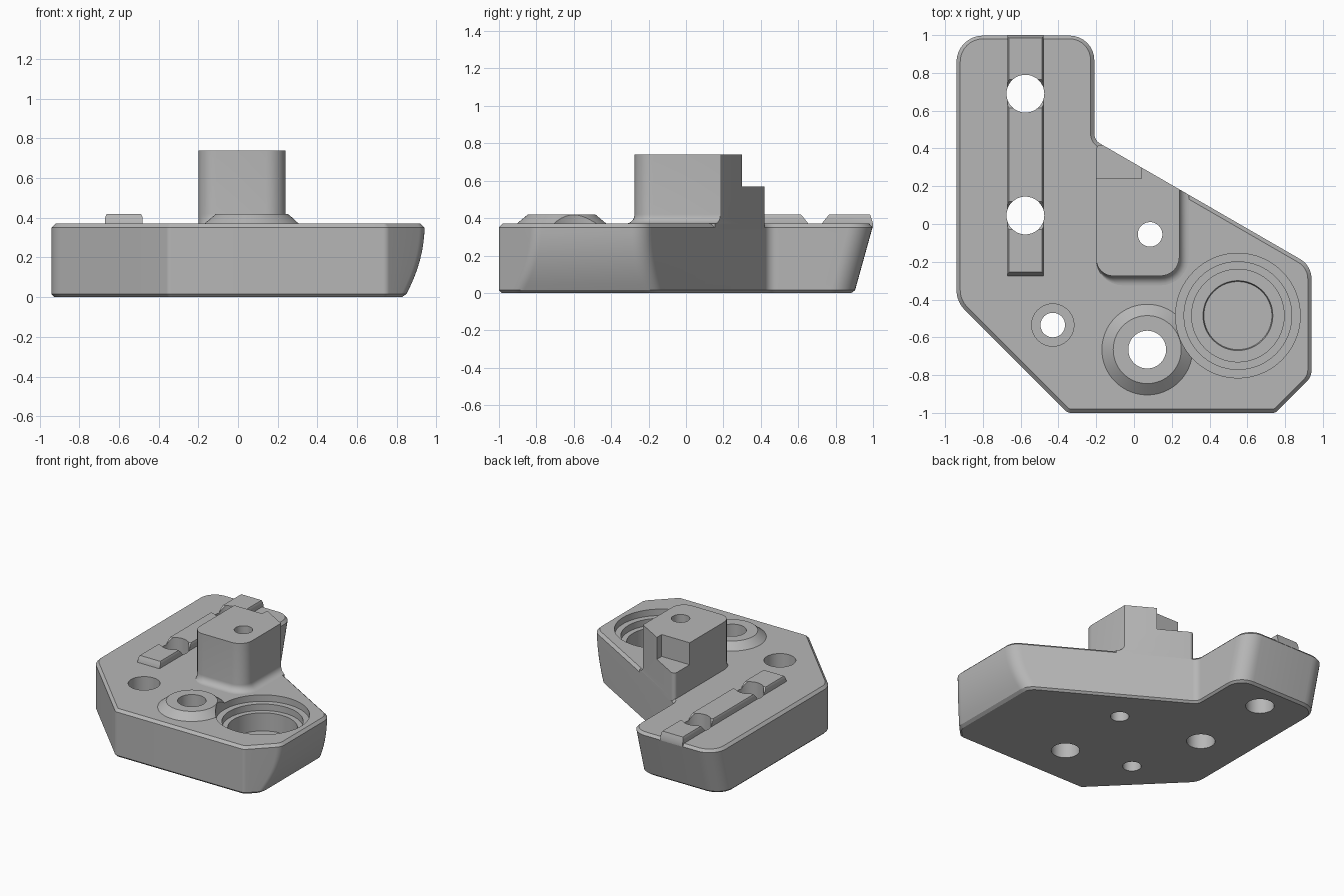
import bpy, bmesh, math
from mathutils import Vector

cube = bpy.data.objects.get("Cube")
if cube:
    bpy.data.objects.remove(cube, do_unlink=True)

grey = bpy.data.materials.new("plain_grey")
grey.use_nodes = True
grey.diffuse_color = (0.47, 0.47, 0.47, 1)
grey.node_tree.nodes["Principled BSDF"].inputs["Base Color"].default_value = (0.47, 0.47, 0.47, 1)


def skin(name, rings):
    """Closed solid through a stack of equal-length rings."""
    bm = bmesh.new()
    loops = [[bm.verts.new(p) for p in ring] for ring in rings]
    n = len(loops[0])
    for low, high in zip(loops, loops[1:]):
        for i in range(n):
            j = (i + 1) % n
            bm.faces.new((low[i], low[j], high[j], high[i]))
    bm.faces.new(loops[0][::-1])
    bm.faces.new(loops[-1])
    mesh = bpy.data.meshes.new(name)
    bm.to_mesh(mesh)
    bm.free()
    mesh.materials.append(grey)
    obj = bpy.data.objects.new(name, mesh)
    bpy.context.collection.objects.link(obj)
    return obj


def outline(z, sides, steps=8):
    """Rounded polygon from sides (normal angle, distance, radius of the next corner)."""
    ring = []
    for i, (a1, d1, r) in enumerate(sides):
        a2, d2, _ = sides[(i + 1) % len(sides)]
        turn = (a2 - a1 + 180) % 360 - 180
        s = 1 if turn > 0 else -1
        n1, n2 = (Vector((math.cos(math.radians(a)), math.sin(math.radians(a)))) for a in (a1, a2))
        det = n1.x * n2.y - n1.y * n2.x
        corner = Vector((d1 * n2.y - d2 * n1.y, n1.x * d2 - n2.x * d1)) / det
        centre = corner - s * r * (n1 + n2) / (1 + n1.dot(n2))
        for k in range(steps + 1):
            a = math.radians(a1 + turn * k / steps)
            ring.append((centre.x + s * r * math.cos(a), centre.y + s * r * math.sin(a), z))
    return ring


def lathe(name, x, y, profile, steps=64):
    """Round solid from (radius, height) pairs, bottom to top."""
    turns = [math.tau * k / steps for k in range(steps)]
    return skin(name, [[(x + r * math.cos(a), y + r * math.sin(a), z) for a in turns]
                       for r, z in profile])


def box(name, x0, x1, y0, y1, z0, z1):
    return skin(name, [[(x0, y0, z), (x1, y0, z), (x1, y1, z), (x0, y1, z)] for z in (z0, z1)])


def cut(obj, cutters):
    bpy.context.view_layer.objects.active = obj
    for c in cutters:
        mod = obj.modifiers.new("cut", "BOOLEAN")
        mod.operation = "DIFFERENCE"
        mod.solver = "EXACT"
        mod.object = c
        bpy.ops.object.modifier_apply(modifier=mod.name)


TOP = 0.37
SLANT = 0.279


# Base plate: sloping back end, curved left end, small bevels top and bottom
def plate_ring(z, inset):
    t = max(0, 1 - z / 0.36)
    sides = [(90, 1 - 0.1 * t, 0.14), (180, 0.94, 0.15), (225, 0.955, 0.04), (270, 1, 0.04),
             (315, 1.237, 0.09), (0, 0.94 - 0.1 * t * t, 0.12), (60, SLANT, -0.06), (0, -0.21, 0.13)]
    return outline(z, [(a, d - inset, abs(r - inset)) for a, d, r in sides])


levels = [(0, 0.015)] + [(0.015 + 0.335 * k / 10, 0) for k in range(11)] + [(TOP, 0.02)]
plate = skin("base_plate", [plate_ring(z, inset) for z, inset in levels])


# Tower: flush with the slanted wall, filleted at the foot on the front and left
def tower_ring(z, f):
    return outline(z, [(180, 0.2, 0.09 + f), (270, 0.275 + f, 0.1 + f),
                       (0, 0.24 + f, 0.004), (60, SLANT, 0.025)])


foot = [(TOP + 0.05 * (1 - math.cos(a)), 0.05 * (1 - math.sin(a)))
        for a in (math.pi / 2 * k / 8 for k in range(9))]
tower = skin("tower", [tower_ring(z, f) for z, f in [(0.34, 0.05)] + foot + [(0.74, 0)]])

# Raised conical boss
boss = lathe("boss", 0.07, -0.665, [(0.24, 0.34), (0.24, TOP), (0.18, 0.42)])


# Rail in three pieces, with ramps beside the bolt holes
def rail_piece(y0, y1, ramp0, ramp1):
    rings = []
    for z, side, t in ((0.35, 0, 0), (TOP, 0, 0), (0.4, 0, 0.6), (0.418, 0.008, 1)):
        x0, x1 = -0.67 + side, -0.48 - side
        a, b = y0 + ramp0 * t, y1 - ramp1 * t
        rings.append([(x0, a, z), (x1, a, z), (x1, b, z), (x0, b, z)])
    return skin("rail_piece", rings)


rails = [rail_piece(-0.275, 0.01, 0.02, 0.04), rail_piece(0.08, 0.655, 0.04, 0.04),
         rail_piece(0.725, 1.0, 0.04, 0.015)]

# Cutters for the holes, stepped pocket and tower notch
bolt_holes = [lathe("bolt_cutter", -0.575, y, [(0.1, -0.1), (0.1, 0.6)]) for y in (0.045, 0.69)]
boss_hole = lathe("boss_cutter", 0.07, -0.665, [(0.1, -0.1), (0.1, 0.6)])
tower_hole = lathe("tower_cutter", 0.085, -0.055, [(0.065, -0.1), (0.065, 0.9)])
screw_hole = lathe("screw_cutter", -0.43, -0.535,
                   [(0.065, -0.1), (0.065, 0.2), (0.112, 0.2), (0.112, 0.6)])
pocket = lathe("pocket_cutter", 0.55, -0.485,
               [(0.18, 0.11), (0.185, 0.13), (0.245, 0.13), (0.245, 0.27), (0.285, 0.27),
                (0.285, 0.32), (0.33, 0.32), (0.33, 0.6)])
notch = box("notch_cutter", -0.5, 0.04, 0.24, 0.8, 0.57, 0.9)

cut(plate, bolt_holes + [boss_hole, tower_hole, screw_hole, pocket])
cut(tower, [tower_hole, notch])
cut(boss, [boss_hole, pocket])
for piece in rails:
    cut(piece, bolt_holes)
for c in bolt_holes + [boss_hole, tower_hole, screw_hole, pocket, notch]:
    bpy.data.objects.remove(c, do_unlink=True)

# Smooth the rounded walls and keep the edges sharp
bpy.ops.object.select_all(action="DESELECT")
for obj in [plate, tower, boss] + rails:
    obj.select_set(True)
bpy.context.view_layer.objects.active = plate
bpy.ops.object.shade_smooth_by_angle(angle=math.radians(30))
